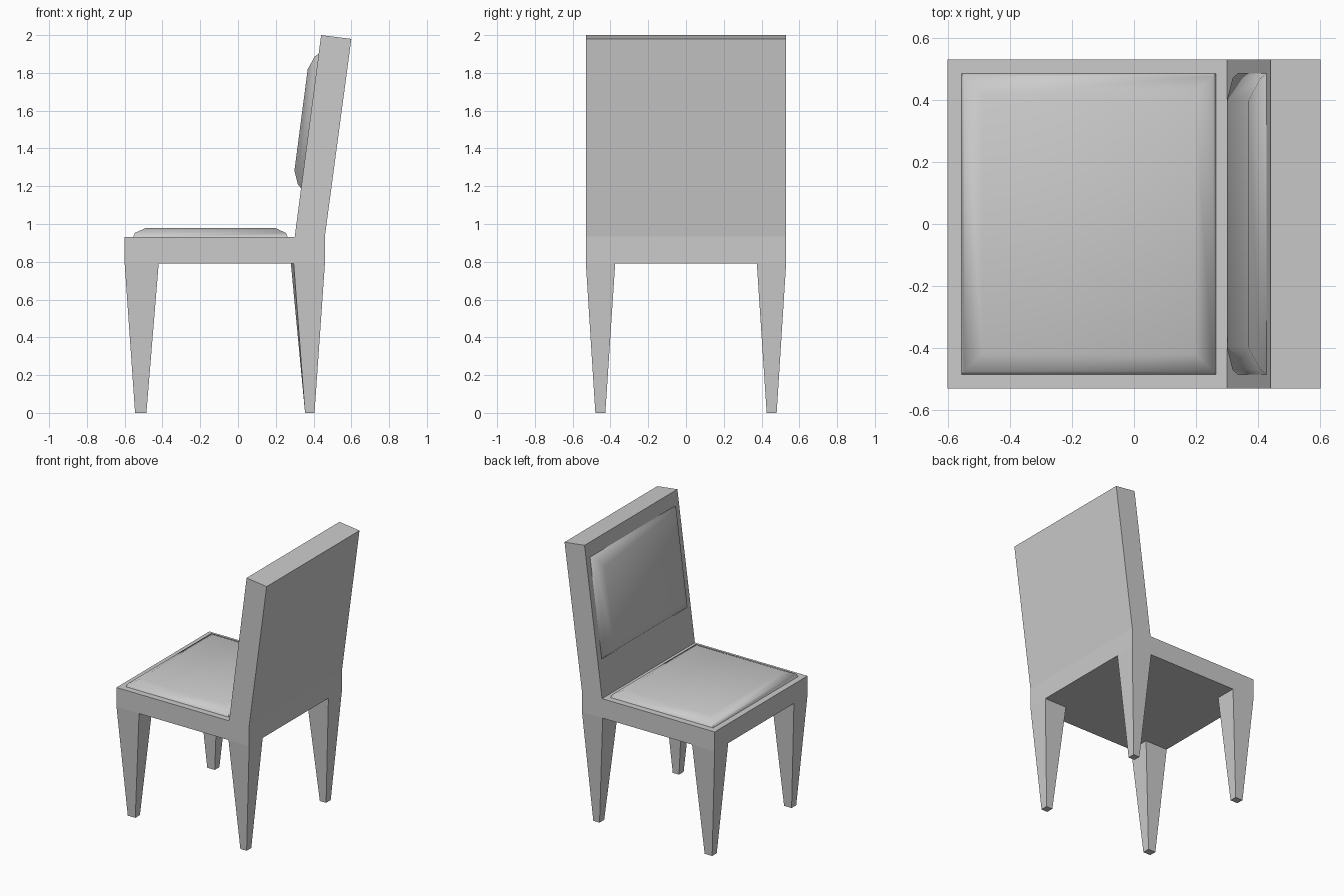
import bpy, bmesh, math
from mathutils import Matrix, Vector

if "Cube" in bpy.data.objects:
    bpy.data.objects.remove(bpy.data.objects["Cube"])


def make_object(name, bm):
    bmesh.ops.recalc_face_normals(bm, faces=bm.faces)
    mesh = bpy.data.meshes.new(name)
    bm.to_mesh(mesh)
    bm.free()
    obj = bpy.data.objects.new(name, mesh)
    bpy.context.collection.objects.link(obj)
    return obj


def loft(name, rings, cap_start=True):
    """Skin a stack of four-cornered rings, capping the last one."""
    bm = bmesh.new()
    loops = [[bm.verts.new(p) for p in ring] for ring in rings]
    for a, b in zip(loops, loops[1:]):
        for i in range(len(a)):
            j = (i + 1) % len(a)
            bm.faces.new((a[i], a[j], b[j], b[i]))
    bm.faces.new(loops[-1])
    if cap_start:
        bm.faces.new(loops[0])
    return make_object(name, bm)


# Seat and leaning back: one side profile swept across the width
W = 0.53
profile = [(-0.60, 0.79), (0.46, 0.79), (0.46, 0.935), (0.60, 1.98),
           (0.44, 2.0), (0.30, 0.93), (-0.60, 0.93)]
bm = bmesh.new()
face = bm.faces.new([bm.verts.new((x, -W, z)) for x, z in profile])
swept = bmesh.ops.extrude_face_region(bm, geom=[face])
bmesh.ops.translate(bm, vec=(0, 2 * W, 0),
                    verts=[v for v in swept["geom"] if isinstance(v, bmesh.types.BMVert)])
# extruding keeps the first face as the cap of the near side
make_object("seat_and_back_frame", bm)


# Tapered legs, mirrored to the other side
def leg(name, top, foot):
    obj = loft(name, [[(x, y, 0.79) for x, y in top], [(x, y, 0) for x, y in foot]],
               cap_start=False)
    mod = obj.modifiers.new("mirror", "MIRROR")
    mod.use_axis = (False, True, False)


leg("front_legs",
    [(-0.60, -W), (-0.42, -W), (-0.42, -0.375), (-0.60, -0.375)],
    [(-0.545, -0.48), (-0.485, -0.48), (-0.485, -0.427), (-0.545, -0.427)])
leg("back_legs",
    [(0.295, -W), (0.46, -W), (0.46, -0.375), (0.28, -0.375)],
    [(0.355, -0.48), (0.405, -0.48), (0.405, -0.427), (0.355, -0.427)])


# Padded cushions: stacked inset rings, softly shaded
def cushion(name, length, width, steps, matrix):
    rings = []
    for inset, h in steps:
        a, b = length / 2 - inset, width / 2 - inset
        rings.append([matrix @ Vector(p) for p in
                      ((-a, -b, h), (a, -b, h), (a, b, h), (-a, b, h))])
    obj = loft(name, rings)
    bpy.ops.object.select_all(action="DESELECT")
    obj.select_set(True)
    bpy.context.view_layer.objects.active = obj
    bpy.ops.object.shade_smooth_by_angle(angle=math.radians(75))


cushion("seat_cushion", 0.82, 0.97, [(0, 0), (0.01, 0.023), (0.068, 0.049)],
        Matrix.Translation((-0.146, 0, 0.93)))

lean = math.atan2(1.07, 0.14)
cushion("back_cushion", 0.717, 0.97, [(0, 0), (0.016, 0.019), (0.088, 0.047)],
        Matrix.Translation((0.3805, 0, 1.545)) @ Matrix.Rotation(-lean, 4, "Y"))
